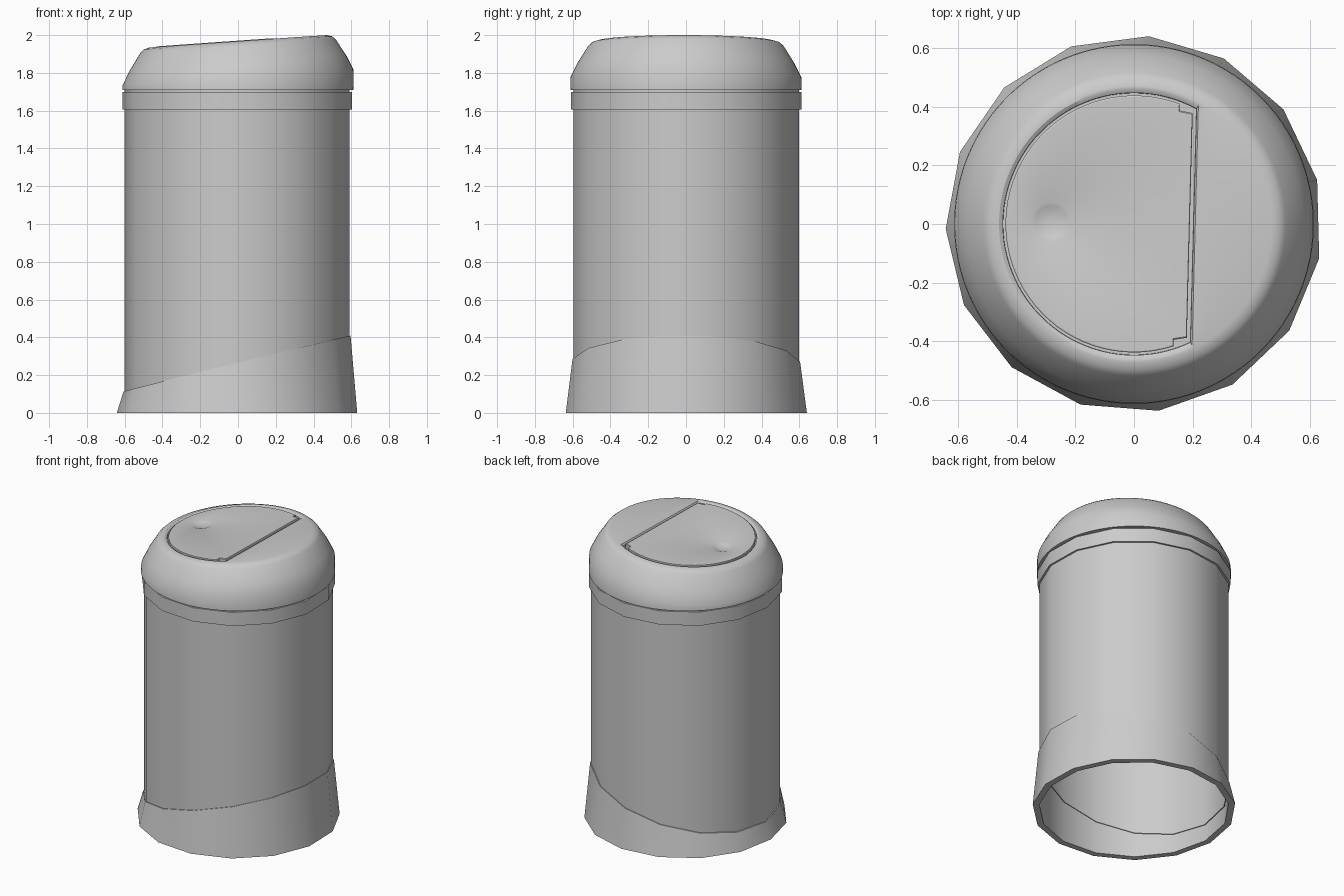
import bpy
from math import sin, cos, pi, radians, atan2, acos

cube = bpy.data.objects.get("Cube")
if cube:
    bpy.data.objects.remove(cube)

SIDES = 15          # faceted body, collar and base
FINE = 120          # rounded lid
TURN = radians(-1.5)

grey = bpy.data.materials.new("plain grey")
grey.use_nodes = True
grey.diffuse_color = (0.6, 0.6, 0.6, 1)
grey.node_tree.nodes["Principled BSDF"].inputs["Base Color"].default_value = (0.6, 0.6, 0.6, 1)


def loft(name, rings, cap_end=False):
    """Bridge equal-length rings of points, optionally capping the last."""
    n = len(rings[0])
    verts = [p for ring in rings for p in ring]
    faces = []
    for k in range(len(rings) - 1):
        for i in range(n):
            j = (i + 1) % n
            faces.append((k * n + i, k * n + j, (k + 1) * n + j, (k + 1) * n + i))
    if cap_end:
        faces.append(tuple(range((len(rings) - 1) * n, len(rings) * n)))
    mesh = bpy.data.meshes.new(name)
    mesh.from_pydata(verts, [], faces)
    mesh.materials.append(grey)
    obj = bpy.data.objects.new(name, mesh)
    bpy.context.collection.objects.link(obj)
    obj.rotation_euler.z = TURN
    bpy.ops.object.select_all(action='DESELECT')
    obj.select_set(True)
    bpy.context.view_layer.objects.active = obj
    bpy.ops.object.shade_smooth_by_angle(angle=radians(32))
    return obj


def ring(r, height, n=SIDES, start=radians(15)):
    """Circle of n points whose z is a number or a function of x."""
    pts = []
    for i in range(n):
        a = start + 2 * pi * i / n
        x, y = r * cos(a), r * sin(a)
        pts.append((x, y, height(x) if callable(height) else height))
    return pts


def top_plane(drop=0.0):
    return lambda x: 1.967 + 0.07 * x - drop


def slanted(x):
    return 0.262 + 0.246 * x


# Open tube body
loft("body", [ring(0.6, 0.0), ring(0.6, 1.74)])

# Flared base with a slanted upper edge
loft("base", [ring(0.6, 0.0), ring(0.642, 0.0), ring(0.606, slanted), ring(0.595, slanted)])

# Collar below the lid
loft("collar", [ring(0.59, 1.605), ring(0.613, 1.605), ring(0.613, 1.7), ring(0.58, 1.7)])


# Lid with a D-shaped recess in its tilted top
def d_ring(r, drop):
    edge = r * cos(radians(63))
    pts = []
    for i in range(FINE):
        a = 2 * pi * i / FINE
        rr = min(r, edge / cos(a)) if cos(a) > 0.01 else r
        pts.append((rr * cos(a), rr * sin(a), top_plane(drop)(rr * cos(a))))
    return pts


def lid_ring(r, height):
    return ring(r, height, FINE, 0)


loft("lid", [
    lid_ring(0.58, 1.71), lid_ring(0.613, 1.71), lid_ring(0.611, top_plane(0.19)),
    lid_ring(0.575, top_plane(0.117)), lid_ring(0.517, top_plane(0.025)),
    lid_ring(0.498, top_plane(0.008)), lid_ring(0.47, top_plane()),
    d_ring(0.46, 0), d_ring(0.447, 0.008), d_ring(0.446, 0.025)], cap_end=True)

# Flap: cut disc with notched hinge corners
R, HINGE, NOTCH, HALF = 0.438, 0.19, 0.145, 0.383
first = acos(NOTCH / R)
outline = []
for i in range(49):
    a = first + (2 * pi - 2 * first) * i / 48
    outline.append((R * cos(a), R * sin(a)))
outline.append((NOTCH, -HALF - 0.008))
outline += [(HINGE, HALF * (i / 6 - 1)) for i in range(13)]
outline.append((NOTCH, HALF + 0.008))

# Round thumb dimple in the flap, lofted toward its centre
CX = -0.283


def flap_ring(scale, drop):
    return [(x * scale, y * scale, top_plane(drop)(x * scale)) for x, y in outline]


def dimple_ring(r, drop):
    pts = []
    for x, y in outline:
        a = atan2(y, x - CX)
        px = CX + r * cos(a)
        pts.append((px, r * sin(a), top_plane(drop)(px)))
    return pts


rings = [flap_ring(1, 0.025), flap_ring(1, 0.0), flap_ring(0.99, -0.003)]
for k in range(5):
    t = 1 - k / 5
    rings.append(dimple_ring(0.068 * t, 0.014 * (1 - t * t) - 0.003))
loft("flap", rings, cap_end=True)
